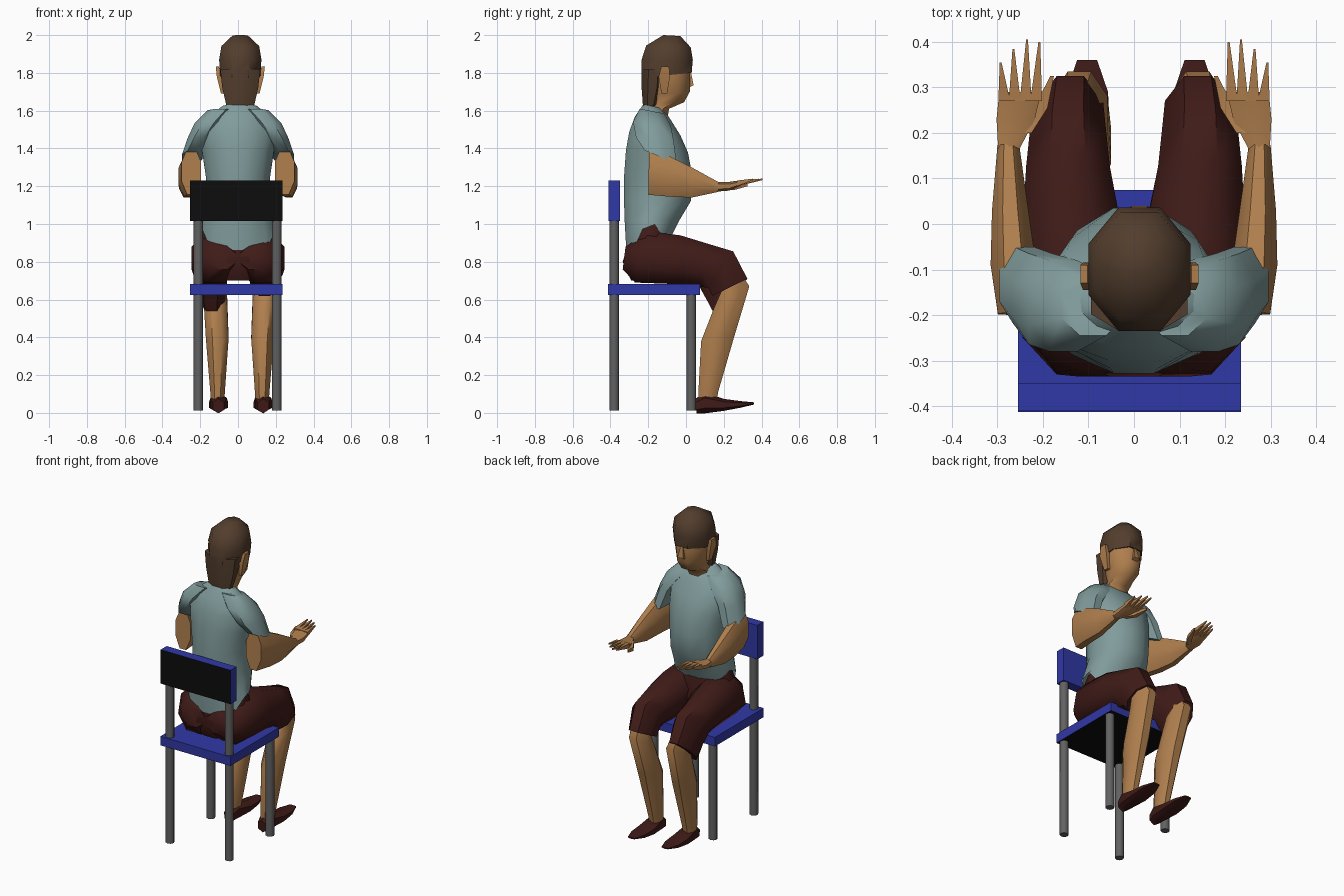
import bpy, bmesh, math
from mathutils import Vector


def material(name, r, g, b):
    m = bpy.data.materials.new(name)
    m.diffuse_color = (r, g, b, 1)
    return m


SKIN = material("skin", 0.43, 0.21, 0.075)
SHIRT = material("shirt_cloth", 0.22, 0.33, 0.33)
SHORTS = material("dark_cloth", 0.05, 0.011, 0.009)
HAIR = material("hair_brown", 0.085, 0.047, 0.026)
BLUE = material("chair_blue", 0.03, 0.04, 0.38)
BLACK = material("chair_black", 0.004, 0.004, 0.004)
STEEL = material("chair_steel", 0.12, 0.12, 0.12)


def finish(name, bm, *mats):
    bmesh.ops.recalc_face_normals(bm, faces=bm.faces)
    me = bpy.data.meshes.new(name)
    bm.to_mesh(me)
    bm.free()
    for m in mats:
        me.materials.append(m)
    me.shade_smooth()
    me.set_sharp_from_angle(angle=math.radians(50))
    ob = bpy.data.objects.new(name, me)
    bpy.context.collection.objects.link(ob)
    return ob


def loft(name, mat, sections, n=8, s=1, dx=0.0, cap_start=True):
    """Skin oval sections (centre x, half width, y0, z0, y1, z1)."""
    bm = bmesh.new()
    k = 1 / math.cos(math.pi / n)
    rings = []
    for cx, hw, y0, z0, y1, z1 in sections:
        mid = Vector((cx * s + dx, (y0 + y1) / 2, (z0 + z1) / 2))
        axis = Vector((0, (y1 - y0) / 2, (z1 - z0) / 2))
        ring = []
        for i in range(n):
            a = 2 * math.pi * (i + 0.5) / n
            ring.append(bm.verts.new(mid + Vector((hw * k * math.cos(a), 0, 0)) + axis * k * math.sin(a)))
        rings.append(ring)
    for a, b in zip(rings, rings[1:]):
        for i in range(n):
            j = (i + 1) % n
            bm.faces.new((a[i], a[j], b[j], b[i]))
    if cap_start:
        bm.faces.new(rings[0])
    bm.faces.new(rings[-1])
    return finish(name, bm, mat)


def panel(name, lo, hi, dark_dir):
    """Blue box whose face towards dark_dir is black."""
    bm = bmesh.new()
    bmesh.ops.create_cube(bm, size=1)
    for v in bm.verts:
        v.co = Vector([l + (c + 0.5) * (h - l) for c, l, h in zip(v.co, lo, hi)])
    bm.normal_update()
    for f in bm.faces:
        f.material_index = int(f.normal.dot(Vector(dark_dir)) > 0.9)
    finish(name, bm, BLUE, BLACK)


# Chair
panel("seat", (-0.255, -0.413, 0.625), (0.235, 0.075, 0.682), (0, 0, -1))
panel("backrest", (-0.255, -0.41, 1.015), (0.235, -0.35, 1.23), (0, -1, 0))
for side, x in (("left", -0.21), ("right", 0.205)):
    for end, y, top in (("rear", -0.38, 1.03), ("front", 0.028, 0.64)):
        bm = bmesh.new()
        bmesh.ops.create_cone(bm, cap_ends=True, segments=8, radius1=0.026, radius2=0.026, depth=top - 0.012)
        bmesh.ops.translate(bm, verts=bm.verts, vec=(x, y, (top + 0.012) / 2))
        finish(f"{end}_{side}_chair_leg", bm, STEEL)

# Shirt body with raised side slits
shirt = loft("shirt", SHIRT, [
    (0.005, 0.195, -0.315, 0.84, -0.08, 0.93),
    (0, 0.188, -0.325, 1.02, -0.035, 1.02),
    (0, 0.168, -0.328, 1.12, 0.025, 1.12),
    (0, 0.17, -0.328, 1.25, 0.035, 1.25),
    (0, 0.19, -0.318, 1.39, 0.01, 1.38),
    (0, 0.205, -0.30, 1.49, -0.03, 1.47),
    (0.005, 0.17, -0.27, 1.57, -0.08, 1.55),
    (0.01, 0.09, -0.225, 1.635, -0.12, 1.61)], n=12, cap_start=False)
for v in list(shirt.data.vertices)[:12]:
    if abs(v.co.x) > 0.17:
        v.co.z += 0.1

# Hips of the shorts
loft("shorts_hips", SHORTS, [
    (0, 0.14, -0.29, 0.70, -0.06, 0.72),
    (0, 0.20, -0.335, 0.80, -0.04, 0.82),
    (0, 0.20, -0.305, 0.90, -0.07, 0.92),
    (0, 0.17, -0.28, 1.01, -0.08, 1.0)], n=12)

# Head
loft("head", SKIN, [
    (0, 0.075, -0.21, 1.52, -0.10, 1.55),
    (0, 0.07, -0.20, 1.61, -0.09, 1.61),
    (0, 0.06, -0.20, 1.64, -0.01, 1.645),
    (0, 0.085, -0.20, 1.68, 0.02, 1.70),
    (0, 0.10, -0.21, 1.78, 0.022, 1.78),
    (0, 0.10, -0.21, 1.87, 0.02, 1.87)], dx=0.012)
loft("nose", SKIN, [
    (0, 0.02, 0.0, 1.715, 0.04, 1.735),
    (0, 0.008, 0.0, 1.80, 0.027, 1.80)], n=4, dx=0.012)
loft("hair_cap", HAIR, [
    (0, 0.106, -0.235, 1.775, 0.03, 1.80),
    (0, 0.112, -0.235, 1.87, 0.036, 1.87),
    (0, 0.10, -0.21, 1.945, 0.025, 1.935),
    (0, 0.04, -0.12, 2.0, -0.03, 1.995)], dx=0.012)
loft("hair_back", HAIR, [
    (0, 0.073, -0.228, 1.625, -0.15, 1.625),
    (0, 0.095, -0.235, 1.72, -0.12, 1.72),
    (0, 0.106, -0.235, 1.82, -0.11, 1.82)], dx=0.012)

# Paired parts
for side, s in (("left", -1), ("right", 1)):
    loft(f"{side}_ear", SKIN, [
        (0.09, 0.012, -0.13, 1.69, -0.10, 1.69),
        (0.11, 0.014, -0.145, 1.78, -0.085, 1.78),
        (0.122, 0.008, -0.13, 1.835, -0.09, 1.835)], 4, s, 0.012)
    loft(f"{side}_sleeve", SHIRT, [
        (0.09, 0.07, -0.245, 1.61, -0.115, 1.585),
        (0.155, 0.075, -0.28, 1.54, -0.08, 1.52),
        (0.205, 0.062, -0.265, 1.46, -0.065, 1.44),
        (0.243, 0.053, -0.22, 1.39, -0.05, 1.32)], 8, s)
    loft(f"{side}_arm", SKIN, [
        (0.247, 0.052, -0.195, 1.40, -0.20, 1.155),
        (0.265, 0.05, -0.09, 1.36, -0.09, 1.145),
        (0.272, 0.04, 0.03, 1.30, 0.03, 1.14),
        (0.276, 0.024, 0.175, 1.22, 0.17, 1.17)], 8, s)
    loft(f"{side}_palm", SKIN, [
        (0.276, 0.022, 0.16, 1.22, 0.16, 1.175),
        (0.26, 0.042, 0.23, 1.22, 0.23, 1.18),
        (0.25, 0.046, 0.29, 1.23, 0.29, 1.205)], 6, s)
    fingers = ((0.215, 0.208, 0.40), (0.238, 0.235, 0.405),
               (0.262, 0.265, 0.385), (0.285, 0.293, 0.355))
    for i, (base, tip, y) in enumerate(fingers):
        loft(f"{side}_finger_{i + 1}", SKIN, [
            (base, 0.013, 0.27, 1.23, 0.27, 1.20),
            (tip, 0.002, y, 1.24, y, 1.232)], 4, s)
    loft(f"{side}_thumb", SKIN, [
        (0.245, 0.02, 0.20, 1.215, 0.20, 1.18),
        (0.205, 0.015, 0.255, 1.205, 0.255, 1.18),
        (0.18, 0.004, 0.325, 1.215, 0.325, 1.20)], 4, s)
    # The left trouser hem hangs lower than the right one
    hem = 0.54 if s < 0 else 0.62
    loft(f"{side}_shorts_leg", SHORTS, [
        (0.09, 0.08, -0.32, 0.88, -0.335, 0.76),
        (0.12, 0.125, -0.20, 0.96, -0.27, 0.69),
        (0.135, 0.11, -0.03, 0.94, 0.0, 0.68),
        (0.145, 0.092, 0.15, 0.885, 0.07, 0.67),
        (0.145, 0.083, 0.25, 0.855, 0.12, hem + 0.04),
        (0.14, 0.072, 0.325, 0.71, 0.14, hem)], 8, s)
    loft(f"{side}_shin", SKIN, [
        (0.14, 0.05, 0.29, 0.74, 0.19, 0.65),
        (0.13, 0.062, 0.335, 0.67, 0.15, 0.56),
        (0.12, 0.06, 0.26, 0.42, 0.08, 0.38),
        (0.118, 0.038, 0.17, 0.11, 0.065, 0.10),
        (0.118, 0.034, 0.16, 0.04, 0.07, 0.04)], 8, s, 0.01)
    loft(f"{side}_shoe", SHORTS, [
        (0.118, 0.03, 0.05, 0.07, 0.055, 0.003),
        (0.118, 0.043, 0.10, 0.10, 0.10, 0.005),
        (0.118, 0.05, 0.20, 0.07, 0.20, 0.015),
        (0.118, 0.046, 0.29, 0.06, 0.29, 0.03),
        (0.118, 0.022, 0.36, 0.055, 0.36, 0.045)], 6, s, 0.015)
